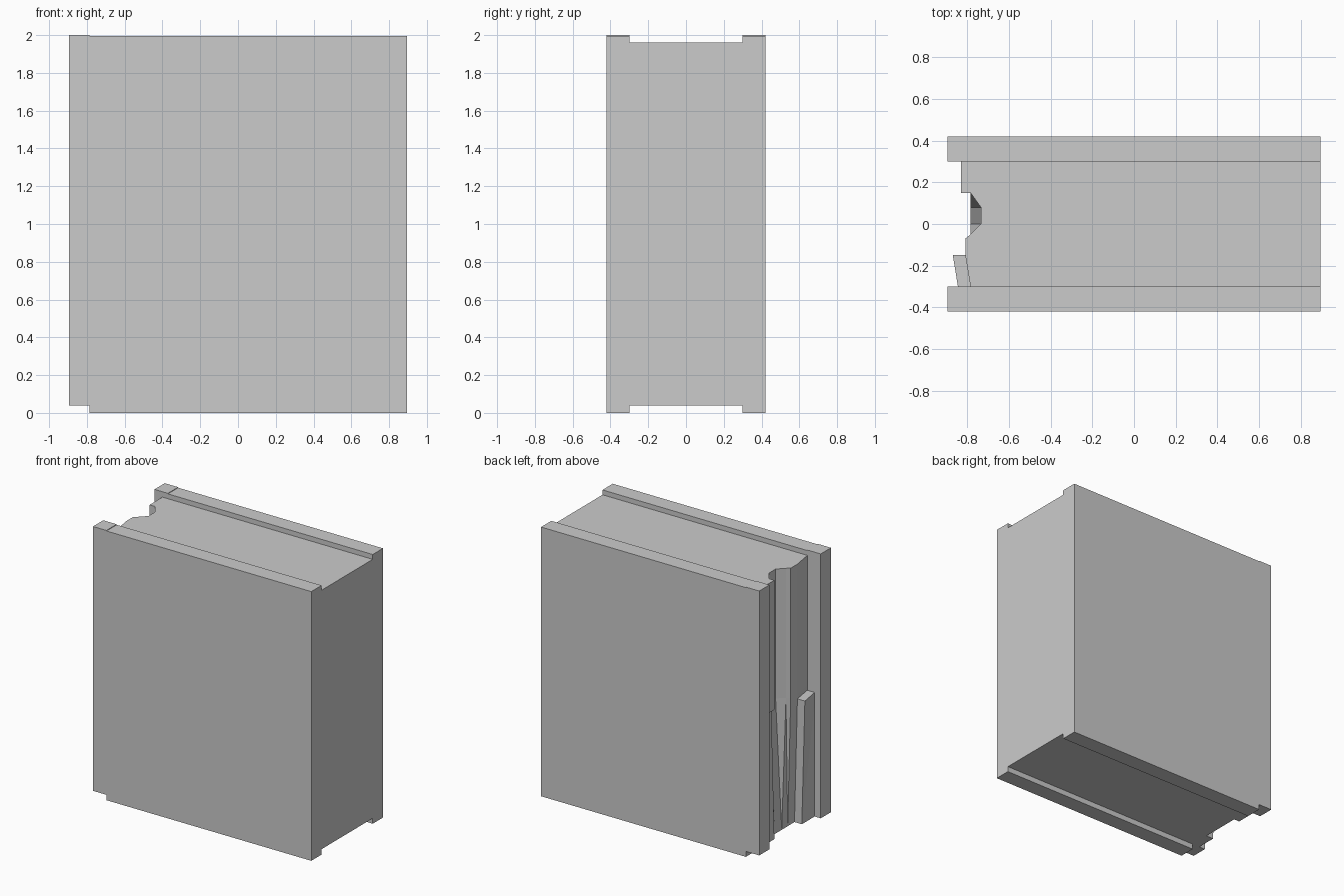
import bpy, bmesh

if "Cube" in bpy.data.objects:
    bpy.data.objects.remove(bpy.data.objects["Cube"])


def loft(name, rings):
    """Closed solid through rings of equal point count."""
    bm = bmesh.new()
    loops = [[bm.verts.new(p) for p in ring] for ring in rings]
    n = len(loops[0])
    for a, b in zip(loops, loops[1:]):
        for i in range(n):
            j = (i + 1) % n
            bm.faces.new((a[i], a[j], b[j], b[i]))
    bm.faces.new(loops[0])
    bm.faces.new(loops[-1])
    bmesh.ops.remove_doubles(bm, verts=bm.verts, dist=1e-5)
    # Split only the twisted side quads so every face is flat
    bmesh.ops.triangulate(bm, faces=[f for f in bm.faces if len(f.verts) == 4])
    bmesh.ops.recalc_face_normals(bm, faces=bm.faces)
    me = bpy.data.meshes.new(name)
    bm.to_mesh(me)
    bm.free()
    ob = bpy.data.objects.new(name, me)
    bpy.context.collection.objects.link(ob)
    return ob


R = 0.895      # half length
S = -0.785     # base plane of the shaped left end


def ring(points, z):
    return [(x, y, z) for x, y in points]


# Core: shaped left end, its lower half tapering toward a flat foot
def core_section(tab, groove, ridge):
    return [(R, 0.35), (tab, 0.35), (tab, 0.15), (S, 0.15),
            (groove, 0.08), (groove, 0.0), (S, -0.05),
            (ridge, -0.07), (ridge, -0.15), (S, -0.30),
            (S, -0.35), (R, -0.35)]


block = loft("wall_block", [
    ring(core_section(-0.83, S, S), 0.04),
    ring(core_section(-0.805, -0.735, -0.81), 1.0),
    ring(core_section(-0.83, -0.735, -0.81), 1.0),
    ring(core_section(-0.83, -0.735, -0.81), 1.96)])

# Front and back panels with the small step at their left ends
panel = [(-R, 0.04), (S, 0.04), (S, 0), (R, 0),
         (R, 1.996), (S, 1.996), (S, 2), (-R, 2)]
parts = []
for name, y0, y1 in (("front_panel", -0.42, -0.30), ("back_panel", 0.30, 0.42)):
    parts.append(loft(name, [[(x, y, z) for x, z in panel] for y in (y0, y1)]))

# Leaning rib on the lower left end
parts.append(loft("end_rib", [
    ring([(-0.845, -0.15), (-0.75, -0.15), (-0.75, -0.32), (-0.845, -0.32)], 0.04),
    ring([(-0.87, -0.15), (-0.75, -0.15), (-0.75, -0.32), (-0.842, -0.32)], 0.96)]))

# Merge everything into one clean solid
bpy.context.view_layer.objects.active = block
for part in parts:
    mod = block.modifiers.new(part.name, 'BOOLEAN')
    mod.operation = 'UNION'
    mod.solver = 'EXACT'
    mod.object = part
    bpy.ops.object.modifier_apply(modifier=mod.name)
    bpy.data.objects.remove(part)
